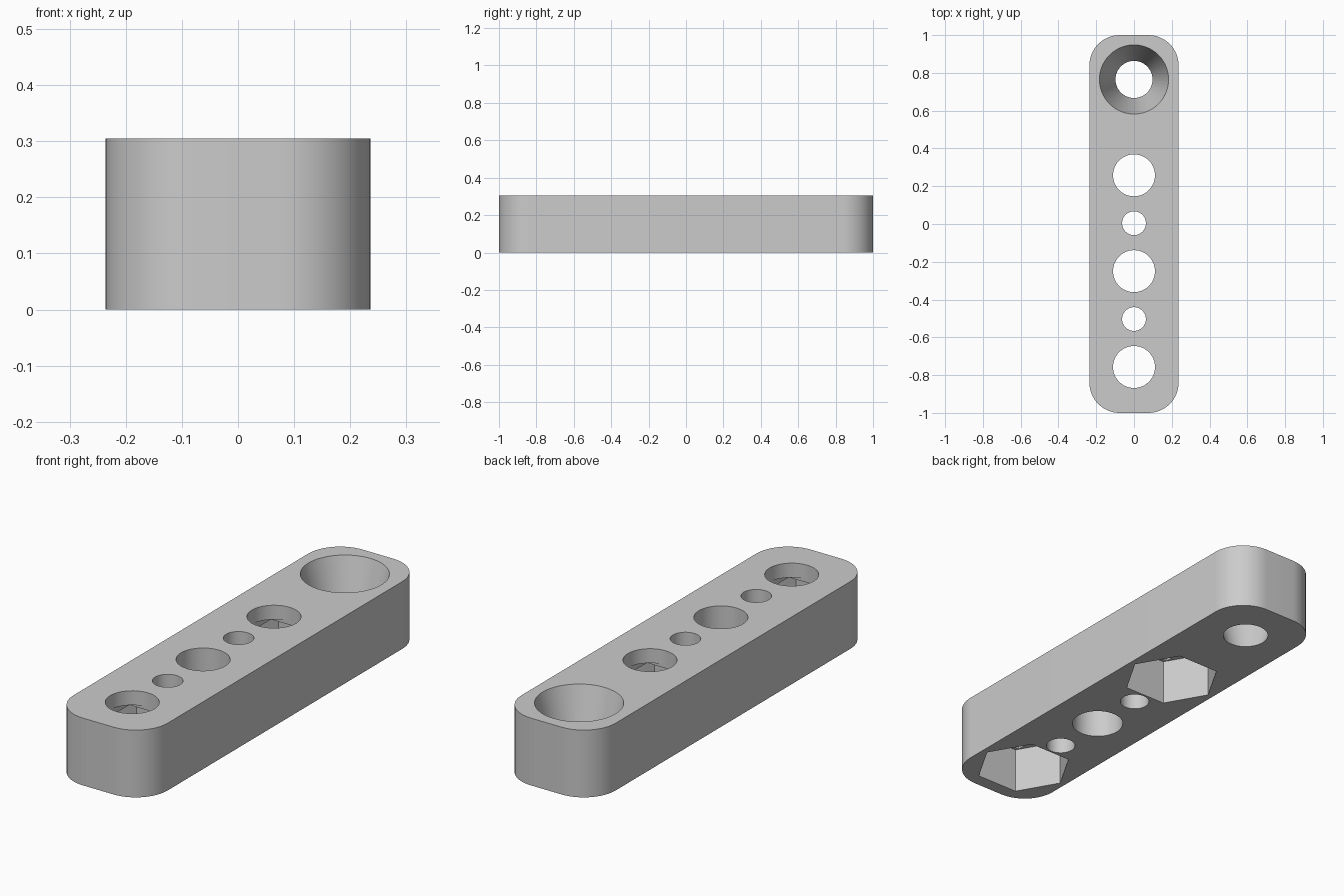
import bpy, bmesh, math
from mathutils import Matrix

if "Cube" in bpy.data.objects:
    bpy.data.objects.remove(bpy.data.objects["Cube"], do_unlink=True)

HALF_WIDTH, HEIGHT, CORNER = 0.236, 0.305, 0.16
PITCH, FIRST = 0.2537, -0.757
BOLT_R, PIN_R, NUT_R, NUT_DEPTH = 0.111, 0.063, 0.21, 0.21

grey = bpy.data.materials.new("grey_plastic")
grey.use_nodes = True
grey.diffuse_color = (0.6, 0.6, 0.6, 1)
grey.node_tree.nodes["Principled BSDF"].inputs["Base Color"].default_value = (0.6, 0.6, 0.6, 1)


def make_object(name, bm):
    bmesh.ops.recalc_face_normals(bm, faces=bm.faces)
    mesh = bpy.data.meshes.new(name)
    bm.to_mesh(mesh)
    bm.free()
    mesh.materials.append(grey)
    obj = bpy.data.objects.new(name, mesh)
    bpy.context.collection.objects.link(obj)
    return obj


def cut(cutter):
    """Subtract a cutter from the bar, then discard it."""
    mod = bar.modifiers.new("cut", "BOOLEAN")
    mod.operation, mod.solver, mod.object = "DIFFERENCE", "EXACT", cutter
    bpy.ops.object.modifier_apply(modifier=mod.name)
    bpy.data.objects.remove(cutter, do_unlink=True)


def cone_cut(y, z0, z1, r0, r1, sides=64):
    bm = bmesh.new()
    bmesh.ops.create_cone(bm, cap_ends=True, segments=sides, radius1=r0, radius2=r1,
                          depth=z1 - z0, matrix=Matrix.Translation((0, y, (z0 + z1) / 2)))
    # hexagons keep their points on the x axis
    if sides == 6:
        top = max(bm.verts, key=lambda v: v.co.x)
        if abs(top.co.y - y) > 0.01:
            bmesh.ops.rotate(bm, verts=bm.verts, cent=(0, y, 0),
                             matrix=Matrix.Rotation(math.pi / 6, 3, "Z"))
    cut(make_object("hole_cutter", bm))


def box_cut(y, half_x, half_y, z0, z1):
    bm = bmesh.new()
    size = Matrix.Diagonal((2 * half_x, 2 * half_y, z1 - z0, 1))
    bmesh.ops.create_cube(bm, size=1, matrix=Matrix.Translation((0, y, (z0 + z1) / 2)) @ size)
    cut(make_object("slot_cutter", bm))


# Bar with rounded vertical corners
bm = bmesh.new()
outline = []
for quarter, (sx, sy) in enumerate([(1, 1), (-1, 1), (-1, -1), (1, -1)]):
    for i in range(17):
        a = (quarter + i / 16) * math.pi / 2
        outline.append(bm.verts.new((sx * (HALF_WIDTH - CORNER) + CORNER * math.cos(a),
                                     sy * (1 - CORNER) + CORNER * math.sin(a), 0)))
base = bm.faces.new(outline)
side = bmesh.ops.extrude_face_region(bm, geom=[base])
bmesh.ops.translate(bm, vec=(0, 0, HEIGHT),
                    verts=[g for g in side["geom"] if isinstance(g, bmesh.types.BMVert)])
bar = make_object("drilled_bar", bm)
bpy.ops.object.select_all(action="DESELECT")
bpy.context.view_layer.objects.active = bar
bar.select_set(True)

# Bolt holes alternate with pin holes
for n in range(5):
    r = PIN_R if n % 2 else BOLT_R
    cone_cut(FIRST + n * PITCH, -0.1, HEIGHT + 0.1, r, r)

# Hexagonal nut pockets underneath, with stepped ceilings
for n in (0, 4):
    y = FIRST + n * PITCH
    cone_cut(y, -0.1, NUT_DEPTH, NUT_R, NUT_R, 6)
    box_cut(y, BOLT_R, 0.166, NUT_DEPTH - 0.02, NUT_DEPTH + 0.015)
    box_cut(y, BOLT_R + 0.0005, BOLT_R + 0.0005, NUT_DEPTH - 0.01, NUT_DEPTH + 0.03)

# Tapered hole through the back end
slope = (0.183 - 0.098) / HEIGHT
cone_cut(FIRST + 6 * PITCH, -0.05, HEIGHT + 0.05,
         0.098 - 0.05 * slope, 0.183 + 0.05 * slope, 96)

bpy.ops.object.shade_smooth_by_angle(angle=math.radians(30))
